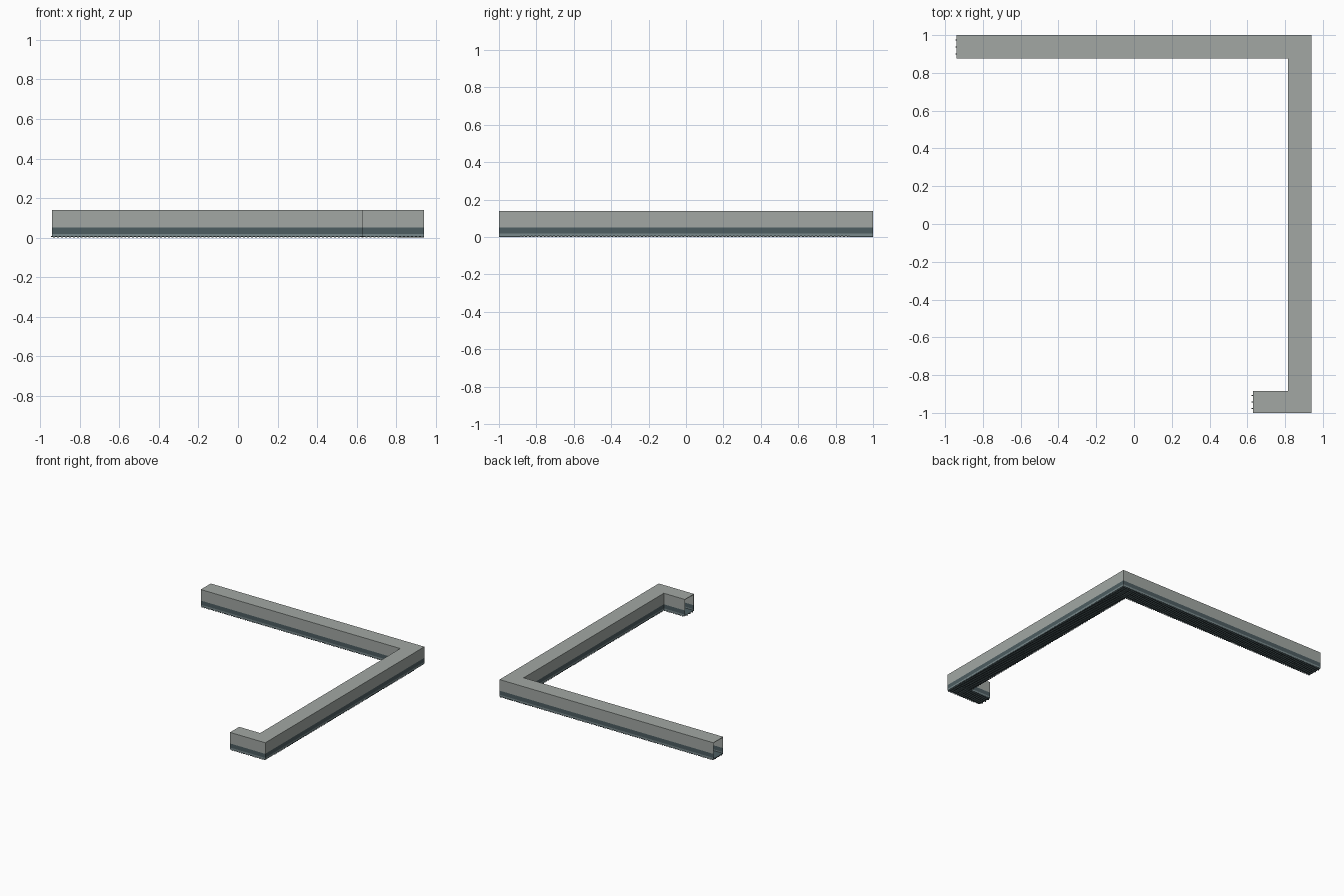
import bpy, bmesh

if "Cube" in bpy.data.objects:
    bpy.data.objects.remove(bpy.data.objects["Cube"])


def material(name, rgb):
    m = bpy.data.materials.new(name)
    m.diffuse_color = (*rgb, 1)
    m.use_nodes = True
    m.node_tree.nodes["Principled BSDF"].inputs["Base Color"].default_value = m.diffuse_color
    return m


GREY = material("warm grey metal", (0.36, 0.39, 0.37))
SLATE = material("dark slate", (0.075, 0.11, 0.12))
STEEL = material("mid steel", (0.19, 0.25, 0.26))

# Plan outline of the three-armed channel, clockwise; the two end edges stay open
OUTLINE = [(-0.94, 1), (0.94, 1), (0.94, -1), (0.63, -1),
           (0.63, -0.885), (0.815, -0.885), (0.815, 0.875), (-0.94, 0.875)]
OPEN_ENDS = (3, 7)


def finish(bm, name, mat, thickness=0):
    mesh = bpy.data.meshes.new(name)
    bm.to_mesh(mesh)
    bm.free()
    ob = bpy.data.objects.new(name, mesh)
    bpy.context.collection.objects.link(ob)
    mesh.materials.append(mat)
    if thickness:
        mod = ob.modifiers.new("wall thickness", 'SOLIDIFY')
        mod.thickness = thickness
        mod.offset = -1
        mod.use_even_offset = True
    return ob


def channel(name, mat, z0, z1, top=False, bottom=False):
    """Side walls along the outline, with optional lid or floor."""
    bm = bmesh.new()
    lo = [bm.verts.new((x, y, z0)) for x, y in OUTLINE]
    hi = [bm.verts.new((x, y, z1)) for x, y in OUTLINE]
    n = len(OUTLINE)
    for i in range(n):
        j = (i + 1) % n
        if i not in OPEN_ENDS:
            bm.faces.new((lo[j], lo[i], hi[i], hi[j]))
    if top:
        bm.faces.new(hi[::-1])
    if bottom:
        bm.faces.new(lo)
    return finish(bm, name, mat, 0.004)


def add_box(bm, x0, x1, y0, y1, z0, z1):
    verts = bmesh.ops.create_cube(bm, size=1)["verts"]
    for v in verts:
        v.co = ((x0 + x1) / 2 + v.co.x * (x1 - x0),
                (y0 + y1) / 2 + v.co.y * (y1 - y0),
                (z0 + z1) / 2 + v.co.z * (z1 - z0))


# Housing, shadow band and lower rim
channel("housing", GREY, 0.052, 0.14, top=True)
channel("shadow_band", SLATE, 0.02, 0.052)
channel("lower_rim", STEEL, 0.006, 0.02)

# Floor panel, just above the ground
bm = bmesh.new()
bm.faces.new([bm.verts.new((x, y, 0.007)) for x, y in OUTLINE])
finish(bm, "floor_panel", SLATE, 0.003)

# Lengthwise rods that stick out a little at the open ends
bm = bmesh.new()
for k in (0.2, 0.5, 0.8):
    y = 0.875 + 0.125 * k
    add_box(bm, -0.946, 0.93, y - 0.003, y + 0.003, 0.004, 0.01)
    y = -1 + 0.115 * k
    add_box(bm, 0.623, 0.93, y - 0.003, y + 0.003, 0.004, 0.01)
    x = 0.815 + 0.125 * k
    add_box(bm, x - 0.003, x + 0.003, -0.99, 0.99, 0.004, 0.01)
finish(bm, "grate_rods", SLATE)

# Fine cross bars under the floor
bm = bmesh.new()
PITCH = 0.02
for i in range(94):
    x = -0.93 + i * PITCH
    add_box(bm, x - 0.005, x + 0.005, 0.875, 1, 0, 0.007)
    if x > 0.63:
        add_box(bm, x - 0.005, x + 0.005, -1, -0.885, 0, 0.007)
for i in range(88):
    y = -0.875 + i * PITCH
    add_box(bm, 0.815, 0.94, y - 0.005, y + 0.005, 0, 0.007)
finish(bm, "grate_cross_bars", SLATE)
